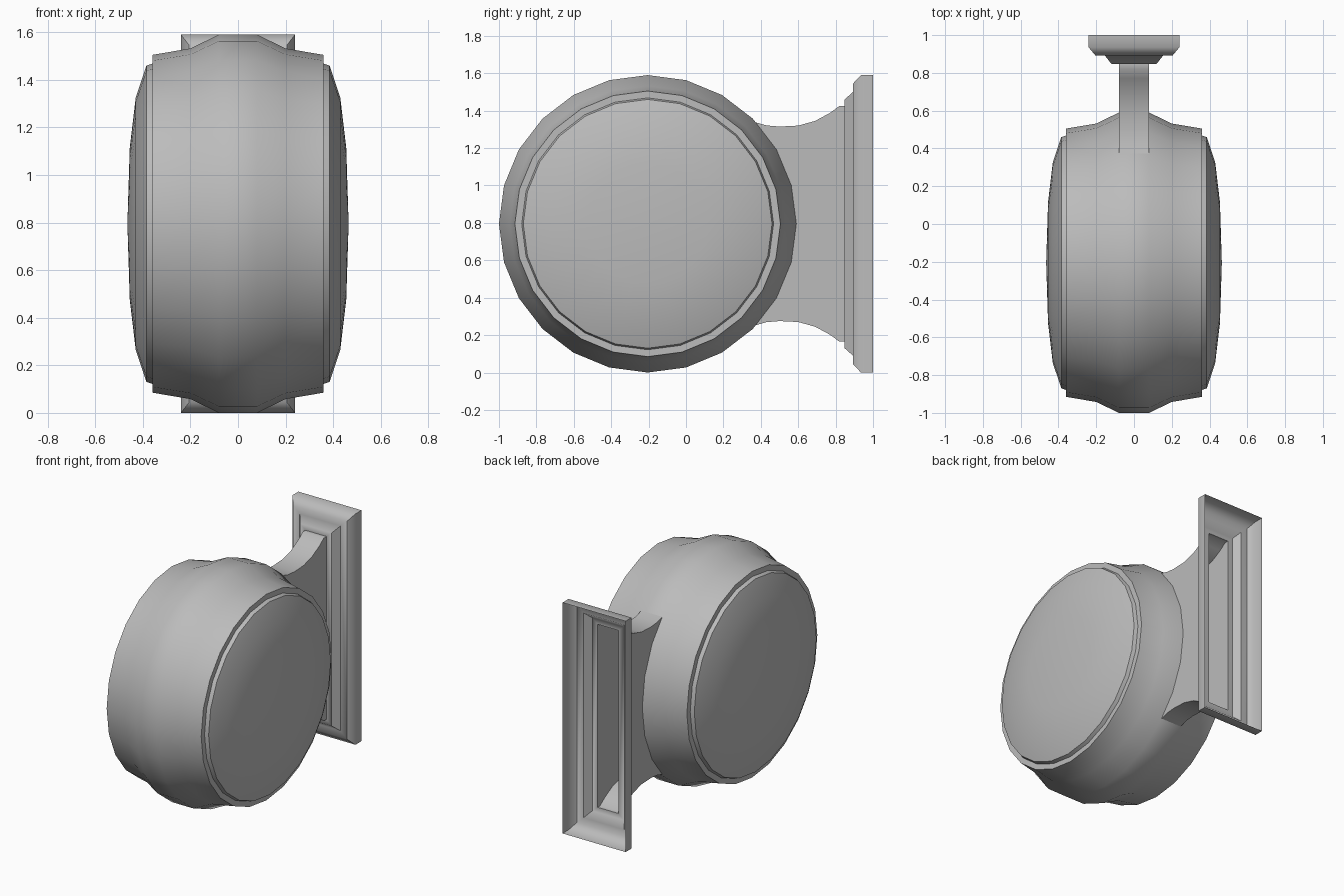
import bpy, bmesh, math
from mathutils import Matrix

cube = bpy.data.objects.get("Cube")
if cube:
    bpy.data.objects.remove(cube, do_unlink=True)

grey = bpy.data.materials.new("light_grey")
grey.use_nodes = True
colour = (0.5, 0.5, 0.5, 1)
grey.diffuse_color = colour
grey.node_tree.nodes["Principled BSDF"].inputs["Base Color"].default_value = colour

CY, CZ = -0.205, 0.795    # centre of the drum
SIDES = 24


def finish(name, bm, angle=50):
    mesh = bpy.data.meshes.new(name)
    bm.to_mesh(mesh)
    bm.free()
    mesh.materials.append(grey)
    obj = bpy.data.objects.new(name, mesh)
    bpy.context.collection.objects.link(obj)
    bpy.ops.object.select_all(action='DESELECT')
    obj.select_set(True)
    bpy.context.view_layer.objects.active = obj
    bpy.ops.object.shade_smooth_by_angle(angle=math.radians(angle))
    return obj


def bridge(bm, a, b):
    n = len(a)
    for i in range(n):
        bm.faces.new((a[i], a[(i + 1) % n], b[(i + 1) % n], b[i]))


def lathe(name, profile):
    """Turn (x, radius) points around the drum's sideways axis."""
    bm = bmesh.new()
    rings = []
    for x, r in profile:
        count = SIDES if r else 1
        ring = []
        for i in range(count):
            a = math.tau * i / SIDES
            ring.append(bm.verts.new((x, CY + r * math.sin(a), CZ + r * math.cos(a))))
        rings.append(ring)
    for a, b in zip(rings, rings[1:]):
        if len(b) == 1:
            for i in range(SIDES):
                bm.faces.new((a[i], a[(i + 1) % SIDES], b[0]))
        else:
            bridge(bm, a, b)
    return bm


# Drum: bulging rim band with a flat lip on each side
half = [(0.08, 0.795), (0.2, 0.737), (0.36, 0.71), (0.36, 0.66)]
bm = lathe("drum", [(-x, r) for x, r in reversed(half)] + half)
bmesh.ops.recalc_face_normals(bm, faces=bm.faces)
finish("drum_band", bm)

# Domed covers on both sides
dome = [(0.355, 0.675), (0.385, 0.665), (0.43, 0.53), (0.455, 0.32), (0.465, 0)]
for name, side in (("left_cover", 1), ("right_cover", -1)):
    bm = lathe(name, dome)
    if side < 0:
        bmesh.ops.transform(bm, matrix=Matrix.Scale(-1, 4, (1, 0, 0)), verts=bm.verts)
        bmesh.ops.reverse_faces(bm, faces=bm.faces)
    if sum(f.normal.x * side for f in bm.faces if not f.normal_update()) < 0:
        bmesh.ops.reverse_faces(bm, faces=bm.faces)
    finish(name, bm)

# Wall plate: open-backed moulding of mitred rectangles (half width, half height, y)
bm = bmesh.new()
steps = [(0.24, 0.795, 1.0), (0.24, 0.795, 0.935), (0.205, 0.75, 0.893),
         (0.155, 0.705, 0.893), (0.12, 0.665, 0.848), (0.08, 0.63, 0.848)]
rings = [[bm.verts.new((sx * w, y, CZ + sz * h))
          for sx, sz in ((-1, -1), (1, -1), (1, 1), (-1, 1))] for w, h, y in steps]
for a, b in zip(rings, rings[1:]):
    bridge(bm, a, b)
finish("wall_plate", bm)

# Bracket: hollow neck with scooped top and bottom, (y, half height)
neck = [(0.848, 0.63), (0.82, 0.63), (0.77, 0.593), (0.69, 0.55), (0.6, 0.525),
        (0.5, 0.52), (0.43, 0.526), (0.36, 0.546)]
bm = bmesh.new()
rings = [[bm.verts.new((sx * 0.08, y, CZ + sz * h))
          for sx, sz in ((-1, -1), (1, -1), (1, 1), (-1, 1))] for y, h in neck]
for a, b in zip(rings, rings[1:]):
    bridge(bm, a, b)
finish("bracket_neck", bm)
